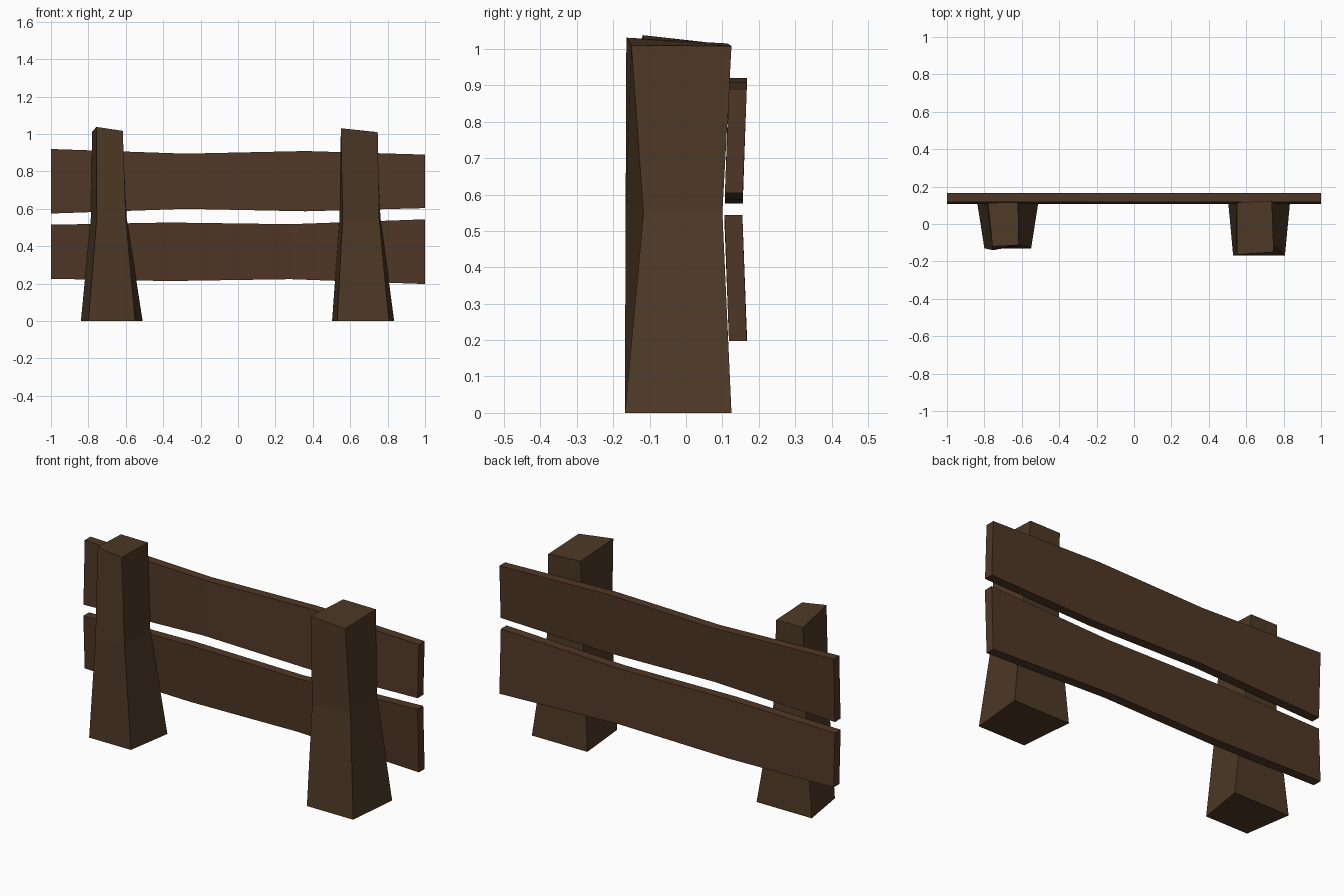
import bpy
import bmesh

if "Cube" in bpy.data.objects:
    bpy.data.objects.remove(bpy.data.objects["Cube"])


def material(name, rgb):
    m = bpy.data.materials.new(name)
    m.diffuse_color = (*rgb, 1.0)
    m.use_nodes = True
    m.node_tree.nodes["Principled BSDF"].inputs["Base Color"].default_value = m.diffuse_color
    return m


post_wood = material("dark brown wood", (0.076, 0.041, 0.019))
rail_wood = material("reddish brown wood", (0.080, 0.039, 0.020))


def loft(name, rings, mat):
    """Skin a stack of four-cornered sections and cap both ends."""
    bm = bmesh.new()
    loops = [[bm.verts.new(p) for p in ring] for ring in rings]
    for a, b in zip(loops, loops[1:]):
        for i in range(4):
            j = (i + 1) % 4
            bm.faces.new((a[i], a[j], b[j], b[i]))
    bm.faces.new(loops[0][::-1])
    bm.faces.new(loops[-1])
    bmesh.ops.recalc_face_normals(bm, faces=bm.faces)
    mesh = bpy.data.meshes.new(name)
    bm.to_mesh(mesh)
    bm.free()
    mesh.materials.append(mat)
    ob = bpy.data.objects.new(name, mesh)
    bpy.context.collection.objects.link(ob)
    return ob


# Posts: foot, waist and slanted top (front left, front right, back right, back left)
loft("left_post", [
    [(-0.80, -0.13, 0), (-0.55, -0.13, 0), (-0.51, 0.125, 0), (-0.84, 0.125, 0)],
    [(-0.755, -0.14, 0.55), (-0.60, -0.113, 0.55), (-0.595, 0.10, 0.55), (-0.787, 0.10, 0.55)],
    [(-0.757, -0.12, 1.038), (-0.616, -0.113, 1.017), (-0.62, 0.115, 1.01), (-0.78, 0.113, 1.012)],
], post_wood)
loft("right_post", [
    [(0.53, -0.168, 0), (0.807, -0.168, 0), (0.835, 0.125, 0), (0.503, 0.125, 0)],
    [(0.56, -0.166, 0.55), (0.755, -0.117, 0.55), (0.762, 0.10, 0.55), (0.543, 0.10, 0.55)],
    [(0.55, -0.164, 1.031), (0.747, -0.15, 1.01), (0.737, 0.125, 1.008), (0.55, 0.115, 1.015)],
], post_wood)


# Rails: wavy planks tilted to follow the posts; each station is (x, bottom z, top z)
def rail(name, stations, y_bottom, y_top):
    t = 0.049
    rings = [[(x, y_bottom, lo), (x, y_bottom + t, lo), (x, y_top + t, hi), (x, y_top, hi)]
             for x, lo, hi in stations]
    loft(name, rings, rail_wood)


rail("upper_rail", [(-1, 0.575, 0.92), (-0.28, 0.60, 0.895),
                    (0.36, 0.587, 0.909), (1, 0.604, 0.89)], 0.107, 0.118)
rail("lower_rail", [(-1, 0.226, 0.515), (-0.37, 0.214, 0.527),
                    (0.28, 0.224, 0.518), (1, 0.198, 0.544)], 0.118, 0.106)
